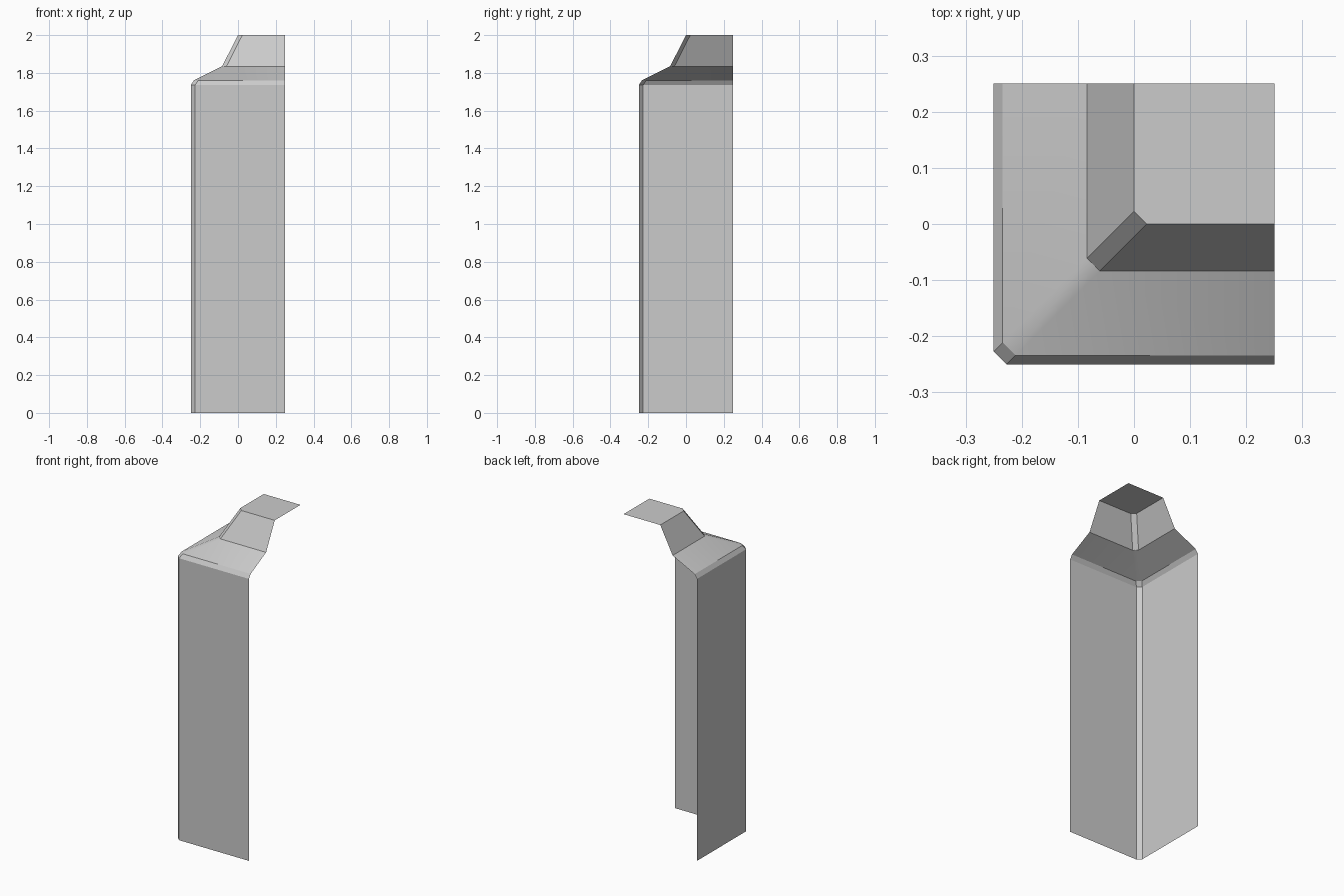
import bpy
import bmesh
import math

cube = bpy.data.objects.get("Cube")
if cube:
    bpy.data.objects.remove(cube, do_unlink=True)

HALF = 0.25      # half the footprint
CHAMFER = 0.023  # cut across the outer corner

# Plain grey for the whole shell
grey = bpy.data.materials.new("light_grey")
grey.use_nodes = True
colour = (0.6, 0.6, 0.6, 1)
grey.diffuse_color = colour
grey.node_tree.nodes["Principled BSDF"].inputs["Base Color"].default_value = colour

# Side profile: outer offset and height, from the foot to the top
profile = [(-HALF, 0), (-HALF, 1.735), (-0.234, 1.76), (-0.084, 1.835), (0, 2)]

bm = bmesh.new()


def ring(offset, z):
    """L-shaped open outline with a chamfered outer corner."""
    points = [(HALF, offset), (offset + CHAMFER, offset),
              (offset, offset + CHAMFER), (offset, HALF)]
    return [bm.verts.new((x, y, z)) for x, y in points]


# Two walls, their chamfer and the stepped shoulders
rings = [ring(o, z) for o, z in profile]
for low, high in zip(rings, rings[1:]):
    for i in range(3):
        bm.faces.new((low[i], high[i], high[i + 1], low[i + 1]))

# Flat top, open below and on the two inner sides
inner_corner = bm.verts.new((HALF, HALF, profile[-1][1]))
bm.faces.new([inner_corner] + rings[-1][::-1])

bmesh.ops.recalc_face_normals(bm, faces=bm.faces)
top = max(bm.faces, key=lambda f: f.calc_center_median().z)
if top.normal.z < 0:
    bmesh.ops.reverse_faces(bm, faces=bm.faces)

mesh = bpy.data.meshes.new("corner_post_shell")
bm.to_mesh(mesh)
bm.free()
mesh.materials.append(grey)
shell = bpy.data.objects.new("corner_post_shell", mesh)
bpy.context.collection.objects.link(shell)

# Smooth only the shallow ridge on the lower shoulder
bpy.ops.object.select_all(action="DESELECT")
shell.select_set(True)
bpy.context.view_layer.objects.active = shell
bpy.ops.object.shade_smooth_by_angle(angle=math.radians(28))
